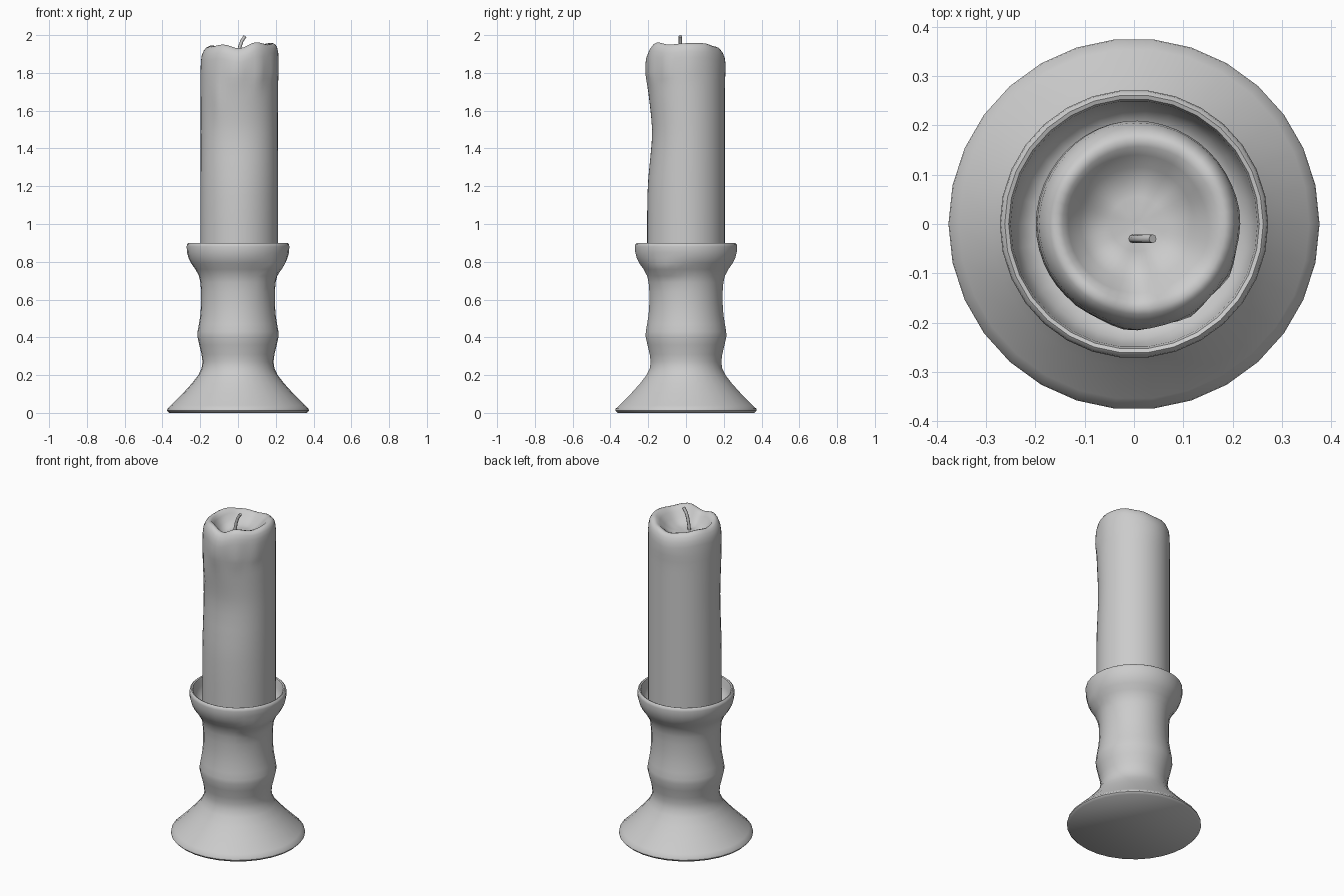
import bpy, bmesh, math
from math import sin, cos, pi, exp, radians

if "Cube" in bpy.data.objects:
    bpy.data.objects.remove(bpy.data.objects["Cube"])


def lathe(name, rows, n, point, angle=50):
    """Skin rings of n points; point(row, a) -> xyz. Both ends are closed."""
    bm = bmesh.new()
    rings = [[bm.verts.new(point(r, 2 * pi * i / n)) for i in range(n)] for r in rows]
    for lo, hi in zip(rings, rings[1:]):
        for i in range(n):
            j = (i + 1) % n
            bm.faces.new((lo[i], lo[j], hi[j], hi[i]))
    bm.faces.new(rings[0][::-1])
    bm.faces.new(rings[-1])
    me = bpy.data.meshes.new(name)
    bm.to_mesh(me)
    bm.free()
    ob = bpy.data.objects.new(name, me)
    bpy.context.collection.objects.link(ob)
    smooth(ob, angle)
    return ob


def smooth(ob, angle):
    bpy.ops.object.select_all(action='DESELECT')
    ob.select_set(True)
    bpy.context.view_layer.objects.active = ob
    bpy.ops.object.shade_smooth_by_angle(angle=radians(angle))


def blob(a, z, deg, zc, wdeg, h):
    """Gaussian bump on a round surface."""
    d = (math.degrees(a) - deg + 180) % 360 - 180
    return exp(-(d / wdeg) ** 2 - ((z - zc) / h) ** 2)


# Turned holder: foot, waist, bulge, neck, cup and cup interior
HOLDER = [(.365, 0), (.376, .012), (.374, .022), (.355, .04), (.29, .105),
          (.245, .155), (.21, .2), (.193, .235), (.188, .27), (.193, .31),
          (.205, .36), (.215, .405), (.214, .43), (.207, .47), (.199, .52),
          (.195, .58), (.195, .64), (.199, .69), (.207, .725), (.225, .76),
          (.247, .79), (.262, .82), (.270, .85), (.272, .88), (.270, .893),
          (.262, .9), (.254, .897), (.250, .885), (.246, .85), (.232, .815),
          (.205, .79), (.1, .785)]


def holder_point(row, a):
    r, z = row
    if .6 < z < .86 and r < .272 and HOLDER.index(row) < 24:
        r += .022 * blob(a, z, -30, .765, 22, .035)   # wax run under the cup
        r += .01 * blob(a, z, -45, .72, 8, .05)
    return r * cos(a), r * sin(a), z


lathe("candle_holder", HOLDER, 30, holder_point)

# Candle: straight body, melted shoulder and sunken top
RIM = [1.957, 1.957, 1.94, 1.925, 1.935, 1.945, 1.937, 1.94, 1.95, 1.93, 1.962, 1.95]
DRIPS = [(-125, 1.66, 9, .12, .007), (-95, 1.80, 14, .08, .01), (-60, 1.80, 10, .07, .010),
         (-30, 1.82, 10, .05, .010), (-75, 1.86, 30, .07, .006), (5, 1.84, 12, .05, .004),
         (100, 1.84, 30, .06, .005)]


def rim_height(a):
    t = a / (2 * pi) * 12
    i = int(t) % 12
    f = (1 - cos(pi * (t - int(t)))) / 2
    return RIM[i] * (1 - f) + RIM[(i + 1) % 12] * f


BODY = [("body", z) for z in (.78, 1.0, 1.15, 1.25, 1.35, 1.43)]
BODY += [("body", 1.49 + .035 * i) for i in range(10)]
# (radius, drop below the rim, blend towards the pool level)
TOP = [(.205, .075, 0), (.202, .045, 0), (.194, .02, 0), (.183, .005, 0), (.172, 0, 0),
       (.157, .004, 0), (.14, .015, .1), (.115, .025, .35), (.085, .03, .6),
       (.055, .02, .85), (.025, .01, 1), (.006, .012, 1)]


def candle_point(row, a):
    if row[0] == "body":
        z, r = row[1], .206
    else:
        r, drop, k = row
        z = (rim_height(a) - drop) * (1 - k) + (1.88 - drop) * k
        # softer shoulder on the left, crisper rim on the right
        if k == 0:
            r *= 1 + .035 * cos(a) * min(1, (.21 - r) / .02)
        else:
            z -= .02 * exp(-((r - .09) / .04) ** 2) * max(0, cos(a - radians(205))) ** 2
    if r > .19:
        r -= .026 * blob(a, z, -90, 1.48, 55, .2)
        r += sum(amp * blob(a, z, d, zc, w, h) for d, zc, w, h, amp in DRIPS)
    return .007 + r * cos(a), r * sin(a), z


lathe("candle", BODY + TOP, 48, candle_point, 60)

# Wick: thin bent tube
cu = bpy.data.curves.new("wick", 'CURVE')
cu.dimensions = '3D'
cu.bevel_depth = .009
cu.bevel_resolution = 2
cu.use_fill_caps = True
sp = cu.splines.new('POLY')
path = [(-.004, 1.85), (.002, 1.90), (.010, 1.94), (.021, 1.97), (.038, 1.995)]
sp.points.add(len(path) - 1)
for p, (x, z) in zip(sp.points, path):
    p.co = (x, -.03, z, 1)
wick = bpy.data.objects.new("wick", cu)
bpy.context.collection.objects.link(wick)
bpy.ops.object.select_all(action='DESELECT')
wick.select_set(True)
bpy.context.view_layer.objects.active = wick
bpy.ops.object.convert(target='MESH')
smooth(bpy.context.view_layer.objects.active, 50)
